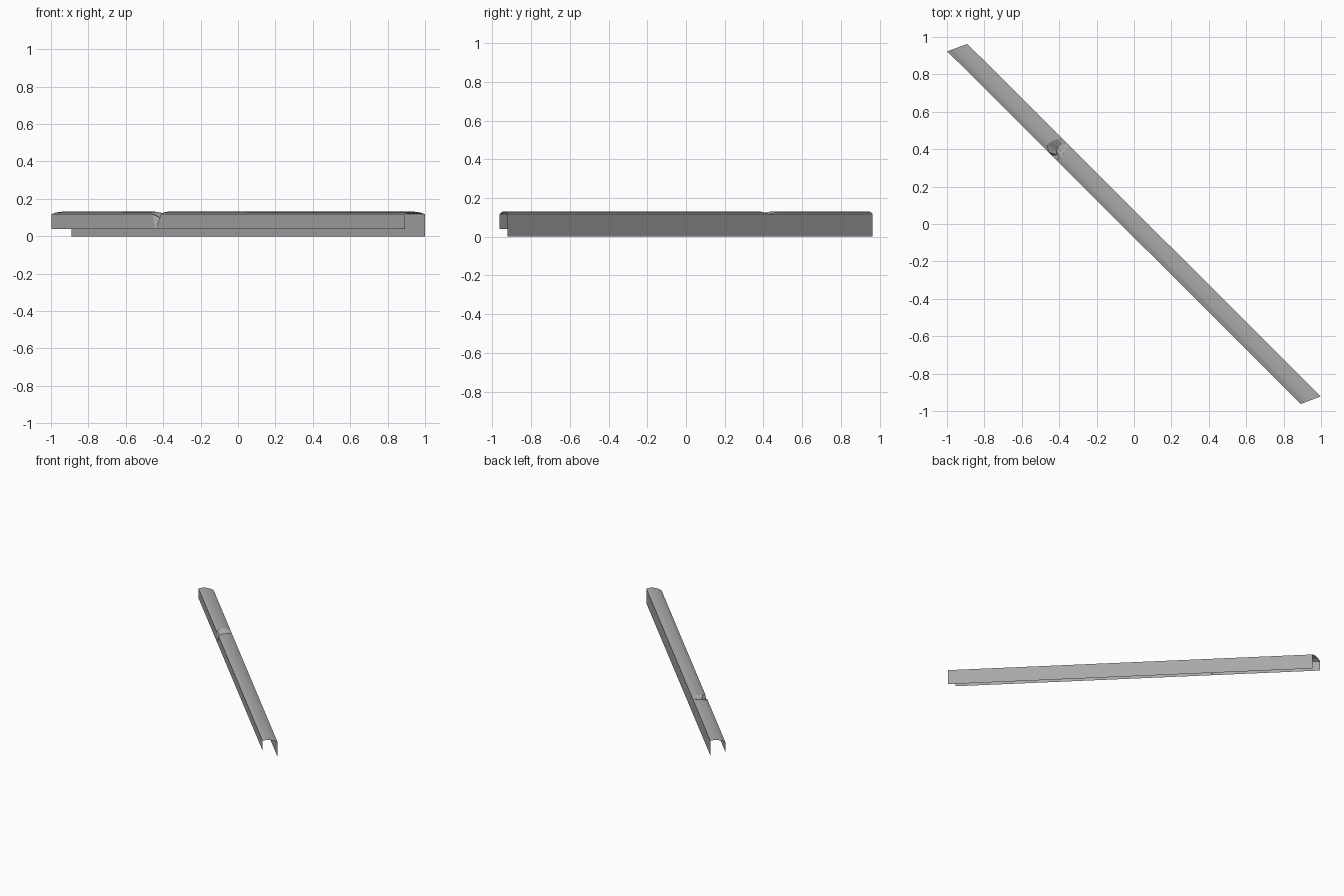
import bpy
import bmesh

cube = bpy.data.objects.get("Cube")
if cube:
    bpy.data.objects.remove(cube, do_unlink=True)

# Single grey material
grey = bpy.data.materials.new("metal_grey")
grey.use_nodes = True
color = (0.39, 0.39, 0.39, 1)
grey.diffuse_color = color
grey.node_tree.nodes["Principled BSDF"].inputs["Base Color"].default_value = color

# Channel cross-section: (position across, height), open underneath
PROFILE = [(0, 0.04), (0, 0.118), (0.22, 0.127), (0.5, 0.131),
           (0.78, 0.127), (1, 0.118), (1, 0)]

# Crease across the roof: station of each edge per profile point
LEFT = [0.293, 0.286, 0.27, 0.266, 0.266, 0.266, 0.266]
RIGHT = [0.295, 0.31, 0.304, 0.3, 0.294, 0.285, 0.285]
# Inward push and drop of the crease's middle fold
FOLD = [(0, 0), (0.2, 0.02), (0.15, 0.025), (0.05, 0.022), (0, 0.012), (0, 0), (0, 0)]


def place(across, along, z):
    """Skewed plan position of a point on the diagonal channel."""
    return (-0.998 + 0.107 * across + 1.89 * along,
            0.923 + 0.04 * across - 1.885 * along, z)


def station(values):
    return [bm.verts.new(place(u, s, z)) for (u, z), s in zip(PROFILE, values)]


bm = bmesh.new()
ends = [0] * len(PROFILE)
rows = [station(ends), station(LEFT)]
rows.append([bm.verts.new(place(u + push, (a + b) / 2, z - drop))
             for (u, z), (push, drop), a, b in zip(PROFILE, FOLD, LEFT, RIGHT)])
rows += [station(RIGHT), station([1] * len(PROFILE))]

# Skin the stations into one thin sheet
for k, (r0, r1) in enumerate(zip(rows, rows[1:])):
    for i in range(len(PROFILE) - 1):
        face = bm.faces.new((r0[i], r1[i], r1[i + 1], r0[i + 1]))
        face.smooth = k in (0, 3) and 2 <= i <= 4
bmesh.ops.triangulate(bm, faces=[f for f in bm.faces if not f.smooth])

mesh = bpy.data.meshes.new("dented_channel")
bm.to_mesh(mesh)
bm.free()
mesh.materials.append(grey)
channel = bpy.data.objects.new("dented_channel", mesh)
bpy.context.collection.objects.link(channel)
